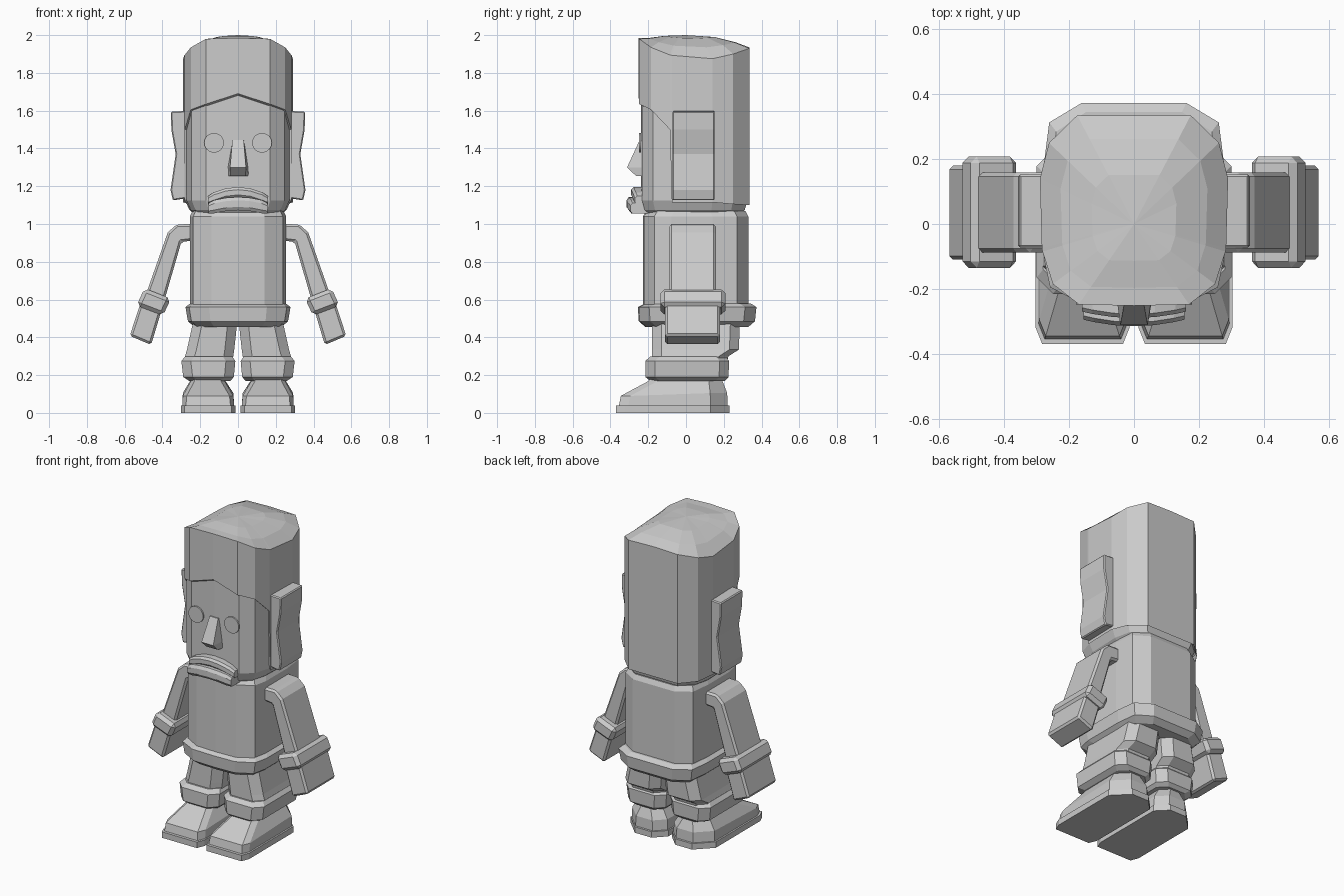
import bpy, bmesh, math
from mathutils import Vector

if "Cube" in bpy.data.objects:
    bpy.data.objects.remove(bpy.data.objects["Cube"])

grey = bpy.data.materials.new("plain_grey")
grey.diffuse_color = (0.6, 0.6, 0.6, 1)
grey.use_nodes = True
grey.node_tree.nodes["Principled BSDF"].inputs["Base Color"].default_value = grey.diffuse_color


def finish(name, bm, bevel=0.0, mirrored=False):
    """Bevel, optionally mirror across x, and store as a flat-shaded object."""
    bmesh.ops.recalc_face_normals(bm, faces=bm.faces)
    if bevel:
        edges = [e for e in bm.edges if e.calc_face_angle(0) > 0.6]
        bmesh.ops.bevel(bm, geom=edges, offset=bevel, segments=1,
                        profile=0.5, affect='EDGES', clamp_overlap=True)
    for side in ((1, -1) if mirrored else (1,)):
        part = bm.copy()
        if side < 0:
            bmesh.ops.scale(part, vec=(-1, 1, 1), verts=part.verts)
        bmesh.ops.recalc_face_normals(part, faces=part.faces)
        label = name if not mirrored else name + ("_left" if side > 0 else "_right")
        me = bpy.data.meshes.new(label)
        part.to_mesh(me)
        part.free()
        me.materials.append(grey)
        bpy.context.collection.objects.link(bpy.data.objects.new(label, me))
    bm.free()


def loft(name, rings, tip=None, root=None, mirrored=False):
    """Skin a stack of rings; ends close flat or fan to a point."""
    bm = bmesh.new()
    vs = [[bm.verts.new(p) for p in r] for r in rings]
    n = len(vs[0])
    for a, b in zip(vs, vs[1:]):
        for i in range(n):
            j = (i + 1) % n
            bm.faces.new((a[i], a[j], b[j], b[i]))
    for ring, point in ((vs[0], root), (vs[-1], tip)):
        if point:
            c = bm.verts.new(point)
            for i in range(n):
                bm.faces.new((ring[i], ring[(i + 1) % n], c))
        else:
            bm.faces.new(ring)
    finish(name, bm, 0, mirrored)


def prism(name, outline, y0, y1, bevel=0.0, mirrored=False):
    """Extrude an x-z outline along y."""
    bm = bmesh.new()
    a = [bm.verts.new((x, y0, z)) for x, z in outline]
    b = [bm.verts.new((x, y1, z)) for x, z in outline]
    bm.faces.new(a)
    bm.faces.new(b)
    for i in range(len(a)):
        j = (i + 1) % len(a)
        bm.faces.new((a[i], a[j], b[j], b[i]))
    finish(name, bm, bevel, mirrored)


def whole(half):
    """Complete a half ring (front to back, x >= 0) by mirroring it."""
    return half + [(-p[0],) + tuple(p[1:]) for p in reversed(half) if p[0] > 0]


def octo(x0, x1, y0, y1, z, c):
    """Rectangle with cut corners at height z."""
    return [(x0 + c, y0, z), (x1 - c, y0, z), (x1, y0 + c, z), (x1, y1 - c, z),
            (x1 - c, y1, z), (x0 + c, y1, z), (x0, y1 - c, z), (x0, y0 + c, z)]


def body_ring(w, front, back, z):
    """Cross-section shared by the torso and belt."""
    return whole([(0, front, z), (w * 0.55, front + 0.005, z), (w * 0.93, front + 0.06, z),
                  (w, front + 0.15, z), (w, back - 0.19, z), (w * 0.94, back - 0.06, z),
                  (w * 0.58, back, z), (0, back, z)])


# Head core with the face and bevelled jaw
def face_ring(k, z):
    half = [(0, -0.238), (0.17, -0.232), (0.245, -0.175), (0.272, -0.08),
            (0.28, 0.14), (0.255, 0.25), (0.17, 0.325), (0, 0.325)]
    return whole([(x * k, 0.04 + (y - 0.04) * (1 - (1 - k) * 0.6), z) for x, y in half])


loft("head", [face_ring(0.84, 1.055), face_ring(0.92, 1.075), face_ring(1, 1.125),
              face_ring(1, 1.75)])

# Hair block: x, y, lower edge, upper edge
hair = [(0, -0.252, 1.69, 1.985), (0.17, -0.248, 1.635, 1.98), (0.25, -0.185, 1.605, 1.935),
        (0.282, -0.085, 1.5, 1.895), (0.284, -0.075, 1.115, 1.893), (0.29, 0.14, 1.115, 1.875),
        (0.262, 0.25, 1.105, 1.9), (0.175, 0.335, 1.1, 1.93), (0, 0.335, 1.1, 1.935)]
loft("hair", [whole([(x, y, lo) for x, y, lo, hi in hair]),
              whole([(x, y, hi) for x, y, lo, hi in hair]),
              whole([(x * 0.78, y * 0.78, 1.985 - (1.985 - hi) * 0.45) for x, y, lo, hi in hair]),
              whole([(x * 0.45, y * 0.45, 1.996 - (1.985 - hi) * 0.12) for x, y, lo, hi in hair])],
     tip=(0, 0, 2.0), root=(0, 0.03, 1.5))

# Ears with a pinched middle
prism("ear", [(0.25, 1.6), (0.355, 1.595), (0.353, 1.5), (0.33, 1.37), (0.357, 1.18),
              (0.345, 1.125), (0.25, 1.14)], -0.072, 0.152, 0.006, True)

# Eyes
prism("eye", [(0.127 + 0.052 * math.cos(a * math.pi / 12), 1.43 + 0.052 * math.sin(a * math.pi / 12))
              for a in range(24)], -0.248, -0.239, 0, True)

# Nose wedge
loft("nose", [[(-0.03, -0.245, 1.445), (0.03, -0.245, 1.445), (0.03, -0.22, 1.445), (-0.03, -0.22, 1.445)],
              [(-0.042, -0.312, 1.30), (0.042, -0.312, 1.30), (0.055, -0.22, 1.30), (-0.055, -0.22, 1.30)],
              [(-0.04, -0.265, 1.255), (0.04, -0.265, 1.255), (0.058, -0.22, 1.255), (-0.058, -0.22, 1.255)]])


# Drooping lips: arched bars swept across x
def lip(name, w, mid, end, height, depth):
    rings = []
    for t in (-1, -0.8, -0.4, 0, 0.4, 0.8, 1):
        z = mid + (end - mid) * t * t
        h = height * (0.8 if abs(t) == 1 else 1) / 2
        y = depth + 0.02 * t * t
        rings.append([(w * t, -0.2, z - h), (w * t, y + 0.012, z - h), (w * t, y, z - h * 0.5),
                      (w * t, y, z + h * 0.5), (w * t, y + 0.012, z + h), (w * t, -0.2, z + h)])
    loft(name, rings)


lip("upper_lip", 0.16, 1.168, 1.125, 0.055, -0.29)
lip("lower_lip", 0.155, 1.108, 1.083, 0.07, -0.315)

# Torso and hem
loft("torso", [body_ring(0.255, -0.228, 0.33, 0.5), body_ring(0.255, -0.228, 0.33, 1.04),
               body_ring(0.24, -0.21, 0.315, 1.07)])
loft("hem", [body_ring(0.23, -0.215, 0.33, 0.455), body_ring(0.265, -0.25, 0.365, 0.485),
             body_ring(0.278, -0.255, 0.373, 0.56), body_ring(0.255, -0.22, 0.345, 0.578)])

# Arms, cuffs and hands
prism("arm", [(0.22, 1.0), (0.325, 0.998), (0.372, 0.955), (0.49, 0.62), (0.40, 0.56),
              (0.30, 0.905), (0.22, 0.915)], -0.088, 0.158, 0.012, True)
prism("cuff", [(0.355, 0.605), (0.495, 0.66), (0.537, 0.568), (0.397, 0.515)],
      -0.135, 0.208, 0.02, True)
prism("hand", [(0.40, 0.56), (0.51, 0.60), (0.573, 0.408), (0.46, 0.36)],
      -0.11, 0.18, 0.012, True)

# Trouser legs: thigh and turned-up cuff
loft("thigh", [octo(0.03, 0.27, -0.17, 0.215, 0.26, 0.05), octo(0.025, 0.28, -0.18, 0.225, 0.3, 0.05),
               octo(0.02, 0.27, -0.18, 0.28, 0.335, 0.05), octo(0.004, 0.238, -0.18, 0.285, 0.48, 0.05)],
     mirrored=True)
loft("trouser_cuff", [octo(0.04, 0.26, -0.19, 0.205, 0.17, 0.05), octo(0.022, 0.29, -0.215, 0.225, 0.19, 0.05),
                      octo(0.014, 0.3, -0.215, 0.228, 0.275, 0.05), octo(0.03, 0.28, -0.19, 0.21, 0.298, 0.05)],
     mirrored=True)


# Shoes: tapered upper on a flat sole
def shoe_ring(x0, x1, toe, heel, z, zt, c):
    return [(x0 + 0.02, toe, zt), (x1 - 0.02, toe, zt), (x1, toe + 0.05, zt), (x1, heel - c, z),
            (x1 - c, heel, z), (x0 + c * 0.7, heel, z), (x0, heel - c * 0.7, z), (x0, toe + 0.05, zt)]


loft("shoe", [shoe_ring(0.02, 0.295, -0.355, 0.22, 0.04, 0.04, 0.09),
              shoe_ring(0.025, 0.292, -0.345, 0.218, 0.105, 0.09, 0.09),
              shoe_ring(0.07, 0.25, -0.2, 0.19, 0.175, 0.168, 0.07),
              shoe_ring(0.08, 0.24, -0.17, 0.18, 0.2, 0.2, 0.06)], mirrored=True)
loft("sole", [shoe_ring(0.014, 0.303, -0.37, 0.23, 0, 0, 0.1),
              shoe_ring(0.014, 0.303, -0.37, 0.23, 0.038, 0.038, 0.1)], mirrored=True)
